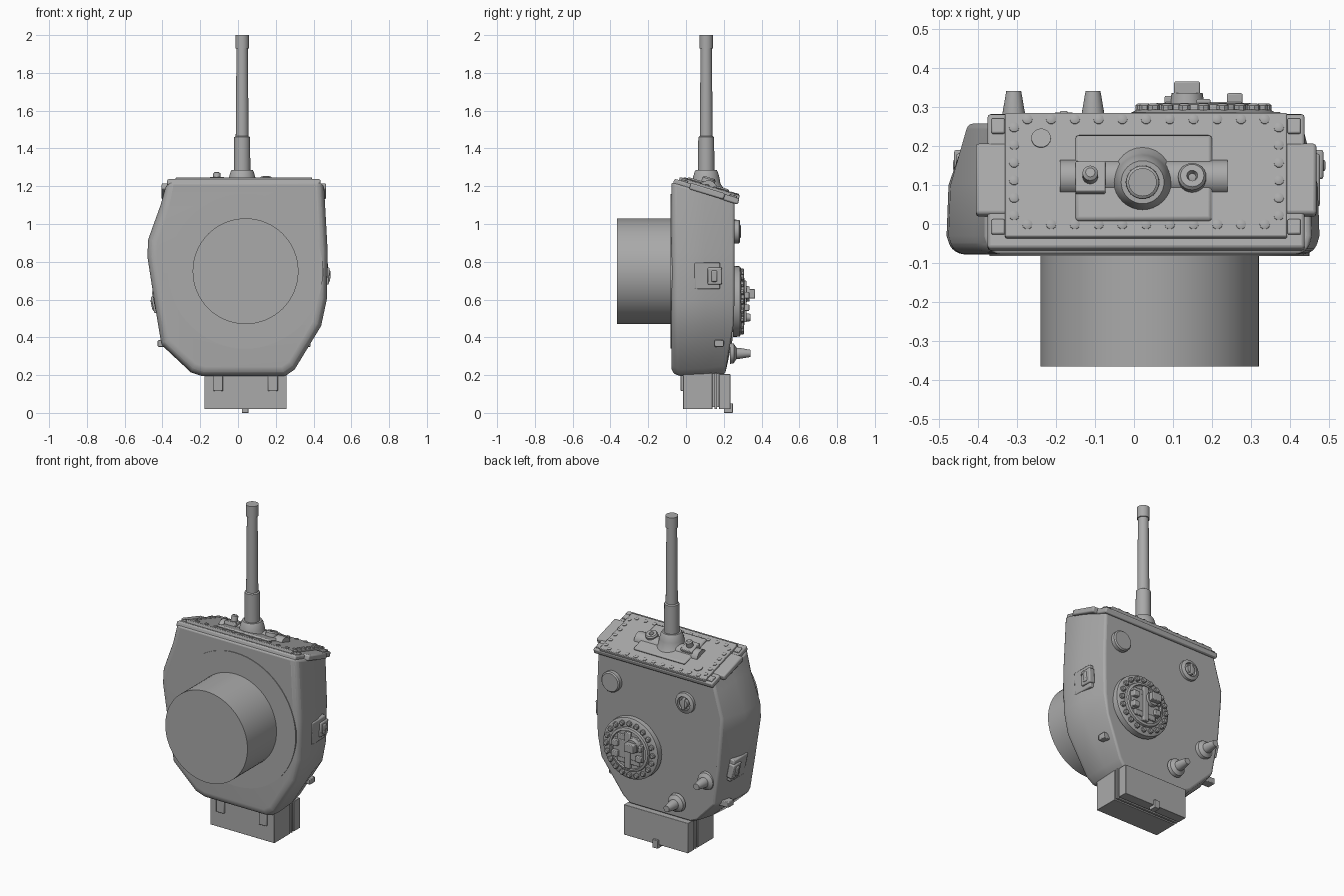
import bpy, bmesh, math
from math import radians, sin, cos, pi
from mathutils import Matrix, Vector

if "Cube" in bpy.data.objects:
    bpy.data.objects.remove(bpy.data.objects["Cube"])

grey = bpy.data.materials.new("plain grey")
grey.use_nodes = True
grey.diffuse_color = (0.4, 0.4, 0.4, 1)
grey.node_tree.nodes["Principled BSDF"].inputs["Base Color"].default_value = (0.4, 0.4, 0.4, 1)


def finish(name, bm, bevel=0, segments=2):
    bmesh.ops.recalc_face_normals(bm, faces=bm.faces)
    mesh = bpy.data.meshes.new(name)
    bm.to_mesh(mesh)
    bm.free()
    ob = bpy.data.objects.new(name, mesh)
    bpy.context.collection.objects.link(ob)
    mesh.materials.append(grey)
    if bevel:
        mod = ob.modifiers.new("Bevel", "BEVEL")
        mod.width, mod.segments = bevel, segments
        mod.limit_method, mod.angle_limit = "ANGLE", radians(25)
    bpy.ops.object.select_all(action="DESELECT")
    bpy.context.view_layer.objects.active = ob
    ob.select_set(True)
    bpy.ops.object.shade_smooth_by_angle(angle=radians(32))
    return ob


def loft(bm, rings):
    """Skin equal-sized rings of points and cap both ends."""
    rows = [[bm.verts.new(p) for p in ring] for ring in rings]
    n = len(rows[0])
    for a, b in zip(rows, rows[1:]):
        for i in range(n):
            j = (i + 1) % n
            bm.faces.new((a[i], a[j], b[j], b[i]))
    bm.faces.new(rows[0])
    bm.faces.new(rows[-1])


def lathe(name, profile, places, sides=32):
    """Spin a (radius, height) profile about local z at every placement."""
    bm = bmesh.new()
    for m in places:
        loft(bm, [[m @ Vector((r * cos(2 * pi * i / sides), r * sin(2 * pi * i / sides), h))
                   for i in range(sides)] for r, h in profile])
    return finish(name, bm)


def boxes(name, specs, frame=Matrix(), bevel=0.004):
    """Boxes given as (x0, x1, y0, y1, z0, z1) in a frame."""
    bm = bmesh.new()
    for x0, x1, y0, y1, z0, z1 in specs:
        c = Vector(((x0 + x1) / 2, (y0 + y1) / 2, (z0 + z1) / 2))
        m = frame @ Matrix.Translation(c) @ Matrix.Diagonal((x1 - x0, y1 - y0, z1 - z0, 1))
        bmesh.ops.create_cube(bm, size=1, matrix=m)
    return finish(name, bm, bevel)


move = lambda x, y, z: Matrix.Translation((x, y, z))
to_back = Matrix.Rotation(radians(-90), 4, "X")    # local z points to +y
to_front = Matrix.Rotation(radians(90), 4, "X")    # local z points to -y
to_side = Matrix.Rotation(radians(90), 4, "Y")     # local z points to +x

# Turret shell: rounded front ring, wide waist and narrower rear face
T = 9
wide = [(-.38, T), (-.41, 1.1), (-.475, .92), (-.48, .83), (-.44, .57), (-.405, .36), (-.25, .215),
        (-.19, .195), (.25, .195), (.3, .23), (.44, .46), (.47, .6), (.475, .85), (.455, T)]
rear = [(-.37, T), (-.385, 1.06), (-.425, .92), (-.42, .83), (-.40, .6), (-.365, .37), (-.23, .23),
        (-.18, .205), (.24, .205), (.28, .25), (.4, .47), (.425, .6), (.43, .85), (.42, T)]


def ring(points, y, scale=1.0):
    out = []
    for x, z in points:
        yy = min(y, .205 + .25 * max(0, z - .2))
        top = 1.198 - .3 * yy
        out.append((.02 + (x - .02) * scale, yy, .72 + (min(z, top) - .72) * scale if z < T else top))
    return out


bm = bmesh.new()
loft(bm, [ring(wide, -.078, .93), ring(wide, -.062, .98), ring(wide, -.03),
          ring(wide, .1, .99), ring(rear, .257)])
finish("turret_shell", bm, .014, 3)

# Turret ring and basket drum
lathe("turret_ring", [(.41, 0), (.41, .02)], [move(.04, -.062, .75) @ to_front], 64)
lathe("basket_drum", [(.28, 0), (.28, .295)], [move(.04, -.07, .75) @ to_front], 64)

# Sloped gun shield plates in their own tilted frame
slope = move(0, .11, 1.2) @ Matrix.Rotation(radians(-17), 4, "X")
boxes("shield_base", [(-.375, .437, -.175, .185, -.045, -.012),
                      (-.405, .467, -.085, .105, -.042, -.008)], slope, .008)
boxes("shield_plate", [(-.33, .392, -.15, .182, -.02, .005)], slope)
boxes("shield_corners", [(x, x + .034, y, y + .04, -.02, -.003)
                         for x in (-.365, .393) for y in (-.14, .13)], slope)
spots = [(-.273 + .0608 * i, y) for i in range(11) for y in (-.118, .164)]
spots += [(x, -.094 + .0472 * i) for i in range(6) for x in (-.307, .371)]
lathe("shield_bolts", [(.013, 0), (.013, .008), (.007, .011)],
      [slope @ move(x, y, 0) for x, y in spots], 10)
lathe("shield_plug", [(.025, 0), (.025, .009)], [slope @ move(-.238, .113, 0)], 20)

# Mantlet cover, trunnion, sight and coaxial port
boxes("mantlet_cover", [(-.15, .2, -.11, .12, 0, .018)], slope, .014)
lathe("trunnion", [(.046, -.19), (.046, .24)], [slope @ move(0, .012, -.012) @ to_side], 28)
boxes("sight_block", [(-.15, -.073, -.04, .042, 0, .04)], slope)
lathe("sight_hood", [(.02, 0), (.02, .06), (.012, .066)], [slope @ move(-.112, 0, .01)], 16)
lathe("coaxial_port", [(.036, 0), (.036, .03), (.03, .038), (.014, .038), (.009, .02)],
      [slope @ move(.149, 0, .01)], 24)

# Gun: collar, sleeve, tube and muzzle
lathe("gun_collar", [(.1, -.02), (.075, .02), (.07, .05), (.062, .08), (.055, .092)],
      [move(.022, .107, 1.195)])
lathe("gun_barrel", [(.044, 1.2), (.042, 1.46), (.034, 1.465), (.03, 1.93),
                     (.036, 1.93), (.036, 2)], [move(.022, .107, 0)])

# Cupola on the rear face with bolts, hatch halves and fittings
cupola = move(.178, .25, .59) @ to_back
lathe("cupola_base", [(.188, 0), (.186, .035), (.17, .043), (.135, .043), (.132, .056), (.118, .06),
                      (.115, .05)], [cupola], 48)
lathe("cupola_bolts", [(.016, 0), (.016, .054), (.011, .058)],
      [cupola @ Matrix.Rotation(2 * pi * i / 20, 4, "Z") @ move(.158, 0, 0) for i in range(20)], 8)
boxes("hatch_halves", [(-.1, -.006, -.055, .055, .045, .062), (.006, .1, -.055, .055, .045, .062),
                       (-.075, -.006, -.085, .085, .045, .06), (.006, .075, -.085, .085, .045, .06)], cupola)
boxes("hatch_fittings", [(-.018, .018, -.11, .11, .05, .07), (-.1, -.06, -.05, -.015, .05, .078),
                         (-.1, -.06, .015, .05, .05, .078), (.06, .1, -.05, -.015, .05, .085),
                         (.06, .1, .015, .05, .05, .085)], cupola)
lathe("hatch_periscope_base", [(.045, .05), (.04, .085)], [cupola @ move(-.042, -.04, 0)], 20)
boxes("hatch_periscope", [(-.075, -.009, -.065, -.015, .07, .115)], cupola)

# Rear face fittings: vent cap, ringed port and two lifting posts
lathe("vent_cap", [(.062, 0), (.062, .03), (.055, .037)], [move(.318, .25, .96) @ to_back])
lathe("ringed_port", [(.064, 0), (.062, .022), (.042, .03), (.04, .012), (.026, .012),
                      (.026, .034), (.018, .036)], [move(-.18, .25, .96) @ to_back])
boxes("port_bar", [(-.19, -.17, .26, .29, .925, .995)])
lathe("lifting_posts", [(.056, 0), (.052, .02), (.03, .034), (.029, .05), (.019, .108)],
      [move(-.308, .233, .505) @ to_back, move(-.105, .233, .315) @ to_back], 24)

# Pistol port hatches on both sides, following the wall
for name, x, z, tilt, sign in (("left_port", .465, .725, -3, 1), ("right_port", -.435, .575, 12, -1)):
    wall = move(x, .115, z) @ Matrix.Rotation(radians(-tilt), 4, "Y") @ Matrix.Diagonal((sign, 1, 1, 1))
    boxes(name, [(-.05, .008, -.07, .065, -.07, .07), (-.02, .018, 0, .075, -.045, .045),
                 (-.02, .024, .02, .05, -.03, .03)], wall, .006)
boxes("side_lugs", [(-.425, -.36, .14, .195, .35, .385), (.32, .385, .15, .2, .35, .385)])

# Counterweight box under the turret with grooved rear slabs and brackets
boxes("stowage_box", [(-.178, .258, -.015, .14, .02, .21), (-.17, .25, .13, .175, .03, .21),
                      (-.178, .258, .15, .165, .02, .21), (-.178, .258, .175, .235, .02, .205)], bevel=.002)
boxes("box_latch", [(.02, .055, .2, .248, 0, .05)], bevel=.002)
boxes("box_brackets", [(x - .026, x + .026, -.028, .02, .115, .21) for x in (-.105, .185)])
